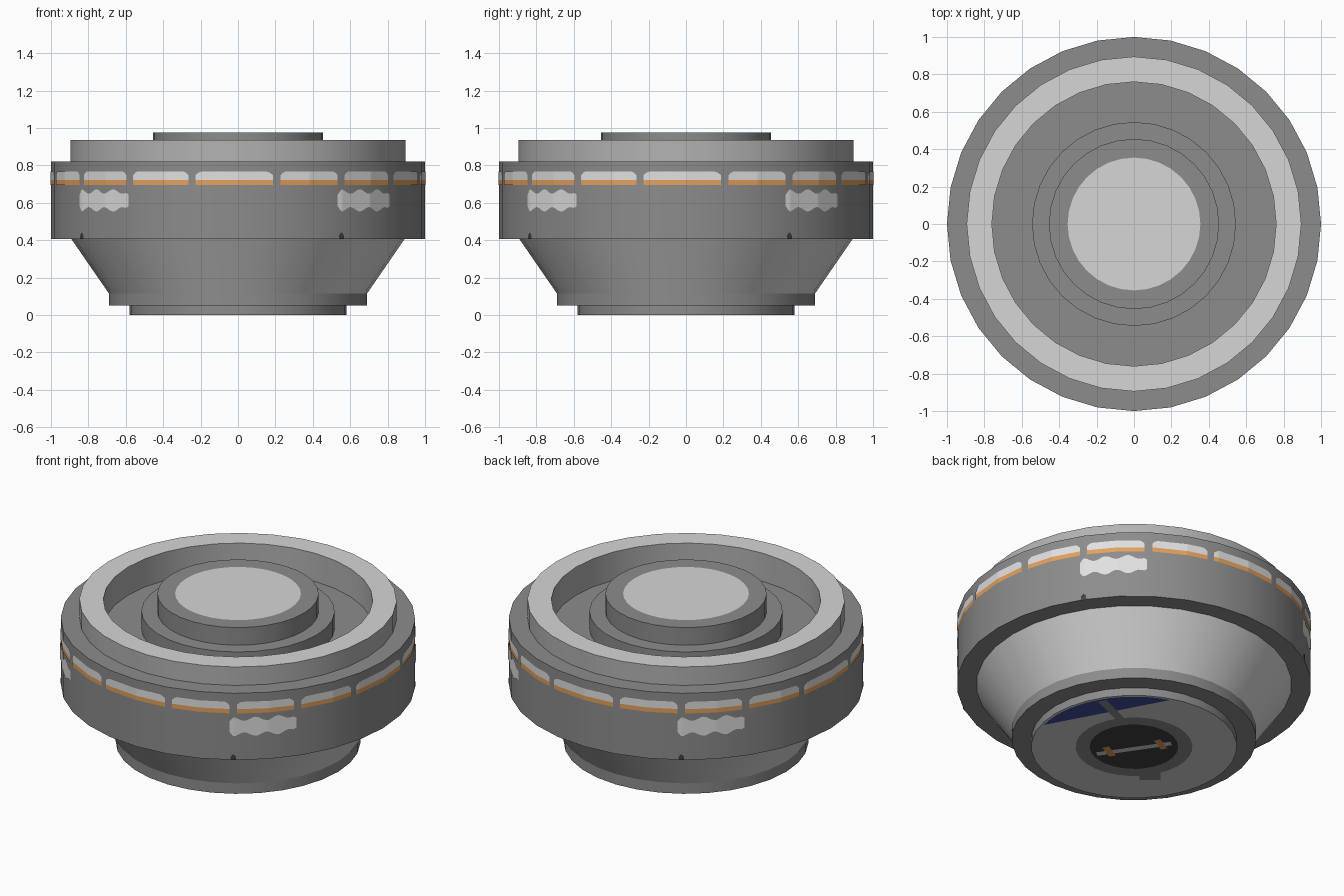
import bpy, bmesh, math

if "Cube" in bpy.data.objects:
    bpy.data.objects.remove(bpy.data.objects["Cube"])

SIDES = 32
STEP = 2 * math.pi / SIDES


def make_mat(name, r, g, b):
    lin = [c / 12.92 if c <= 0.04045 else ((c + 0.055) / 1.055) ** 2.4 for c in (r, g, b)]
    m = bpy.data.materials.new(name)
    m.diffuse_color = (*lin, 1)
    m.use_nodes = True
    m.node_tree.nodes["Principled BSDF"].inputs["Base Color"].default_value = m.diffuse_color
    return m


GREY = make_mat("mid grey", 0.55, 0.55, 0.55)
LIGHT = make_mat("light grey", 0.84, 0.84, 0.84)
SILVER = make_mat("silver grey", 0.70, 0.70, 0.70)
WHITE = make_mat("off white", 0.88, 0.88, 0.88)
ORANGE = make_mat("orange", 0.89, 0.63, 0.36)
DARK = make_mat("dark grey", 0.25, 0.25, 0.25)
NAVY = make_mat("navy blue", 0.25, 0.30, 0.60)


def finish(name, bm, mats):
    me = bpy.data.meshes.new(name)
    bm.to_mesh(me)
    bm.free()
    for m in mats:
        me.materials.append(m)
    ob = bpy.data.objects.new(name, me)
    bpy.context.collection.objects.link(ob)
    bpy.ops.object.select_all(action='DESELECT')
    ob.select_set(True)
    bpy.context.view_layer.objects.active = ob
    bpy.ops.object.shade_smooth_by_angle(angle=math.radians(30))
    return ob


def lathe(name, profile, mats):
    """Spin (r, z) points, bottom to top on the outside; mats has one material per span."""
    bm = bmesh.new()
    slots = list(dict.fromkeys(mats))
    rings = []
    for r, z in profile:
        if r == 0:
            rings.append([bm.verts.new((0, 0, z))] * SIDES)
        else:
            rings.append([bm.verts.new((r * math.cos(i * STEP), r * math.sin(i * STEP), z))
                          for i in range(SIDES)])
    for a, b, m in zip(rings, rings[1:], mats):
        for i in range(SIDES):
            j = (i + 1) % SIDES
            quad = list(dict.fromkeys([a[i], a[j], b[j], b[i]]))
            bm.faces.new(quad).material_index = slots.index(m)
    return finish(name, bm, slots)


def wrap_bands(name, bands, mat, lift=0.003):
    """Thin plates on the drum wall, repeated every quarter turn.
    Each band: start and end degrees from the front, low(t) and high(t)."""
    bm = bmesh.new()
    for q in range(4):
        for a0, a1, low, high in bands:
            s, e = math.radians(a0 + 90 * q), math.radians(a1 + 90 * q)
            n = 24
            angs = {round(s + (e - s) * k / n, 5) for k in range(n + 1)}
            angs |= {round(k * STEP, 5) for k in range(-SIDES, 2 * SIDES) if s < k * STEP < e}
            prev = None
            for a in sorted(angs):
                t = min(1, max(0, (a - s) / (e - s)))
                d = (a + 1e-9) % STEP - STEP / 2
                r = math.cos(STEP / 2) / math.cos(d) + lift
                x, y = r * math.sin(a), -r * math.cos(a)
                cur = [bm.verts.new((x, y, low(t))), bm.verts.new((x, y, high(t)))]
                if prev:
                    bm.faces.new([prev[0], cur[0], cur[1], prev[1]])
                prev = cur
    return finish(name, bm, [mat])


def floor_plate(name, shapes, mat, z):
    """Flat plates under the base, drawn in axes turned to the back right."""
    bm = bmesh.new()
    for pts in shapes:
        f = bm.faces.new([bm.verts.new((-0.766 * u + 0.643 * v, 0.643 * u + 0.766 * v, z))
                          for u, v in pts])
        f.normal_update()
        if f.normal.z > 0:
            f.normal_flip()
    return finish(name, bm, [mat])


def bar(u0, v0, u1, v1, w):
    """Four corners of a straight strip."""
    l = math.hypot(u1 - u0, v1 - v0)
    p, q = -(v1 - v0) / l * w / 2, (u1 - u0) / l * w / 2
    return [(u0 + p, v0 + q), (u1 + p, v1 + q), (u1 - p, v1 - q), (u0 - p, v0 - q)]


# Turned parts, from the bottom up
lathe("base_foot", [(0, 0), (0.25, 0), (0.33, 0), (0.58, 0), (0.58, 0.05)],
      [DARK, GREY, LIGHT, GREY])
lathe("base_rim", [(0.58, 0.05), (0.69, 0.05), (0.69, 0.115)], [GREY, GREY])
lathe("lower_cone", [(0.69, 0.115), (0.89, 0.405)], [LIGHT])
lathe("drum", [(0.89, 0.405), (1, 0.405), (1, 0.82), (0.895, 0.82)], [GREY] * 3)
lathe("top_ring", [(0.895, 0.82), (0.895, 0.935), (0.76, 0.935), (0.76, 0.76)],
      [SILVER, LIGHT, SILVER])
lathe("well_and_hub", [(0.76, 0.76), (0.545, 0.76), (0.545, 0.865), (0.455, 0.865),
                       (0.455, 0.975), (0.355, 0.975), (0, 0.975)], [GREY] * 5 + [LIGHT])

# Window strips with orange lower edges
SPANS = [(-13.2, 10.8), (13.2, 32.2), (34.6, 53.4), (56, 74.6)]
wrap_bands("window_strips",
           [(a, b, lambda t: 0.722, lambda t: 0.767 - 0.02 * max(0, 1 - min(t, 1 - t) / 0.06))
            for a, b in SPANS], WHITE)
wrap_bands("window_sills", [(a, b, lambda t: 0.695, lambda t: 0.722) for a, b in SPANS], ORANGE)


# Lumpy pale patches and small dark marks on the drum wall
def lump(t):
    return (0.045 + 0.012 * math.cos(6 * math.pi * t - 1)) * min(1, 0.55 + 8 * min(t, 1 - t))


wrap_bands("wall_patches", [(32.2, 54.2, lambda t: 0.61 - lump(t), lambda t: 0.615 + lump(t))], WHITE)
wrap_bands("wall_marks", [(32.6, 34.4, lambda t: 0.407,
                           lambda t: 0.425 + 0.015 * math.sin(math.pi * t))], DARK)

# Painted details under the base
arc = [(0.565 * math.cos(math.radians(69 + 5 * k)), 0.565 * math.sin(math.radians(69 + 5 * k)))
       for k in range(18)]
floor_plate("underside_blue_panel", [arc], NAVY, -0.001)
floor_plate("underside_grey_strips", [bar(-0.18, 0.52, -0.08, 0.32, 0.05),
                                      bar(0.03, -0.33, 0.15, -0.33, 0.09)], GREY, -0.002)
floor_plate("underside_slot", [bar(-0.21, -0.08, 0.21, 0.04, 0.04)], LIGHT, -0.002)
floor_plate("underside_orange_marks", [bar(-0.16, 0.0, -0.12, -0.1, 0.04),
                                       bar(0.13, 0.08, 0.17, -0.02, 0.04)], ORANGE, -0.003)
